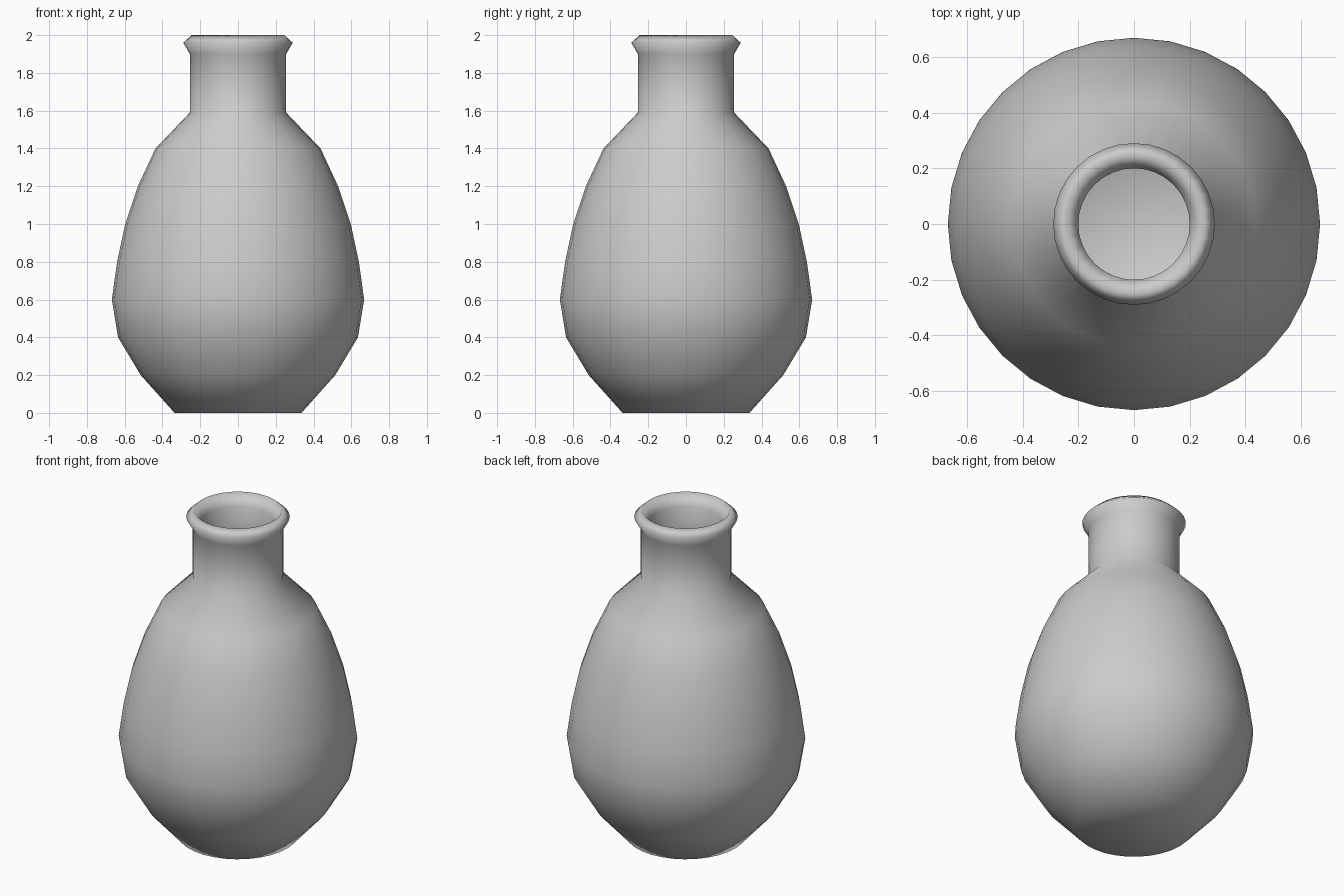
import bpy
import bmesh
from math import cos, sin, tau

if "Cube" in bpy.data.objects:
    bpy.data.objects.remove(bpy.data.objects["Cube"])

SIDES = 32

# Outer wall, base to rim (radius, height)
outer = [(0.336, 0), (0.515, 0.2), (0.635, 0.4), (0.668, 0.6), (0.64, 0.8),
         (0.597, 1.0), (0.53, 1.2), (0.437, 1.4), (0.255, 1.59), (0.255, 1.9),
         (0.29, 1.96), (0.245, 2.0)]

# Inner wall, rim down to the floor
inner = [(0.2, 1.93), (0.2, 1.57), (0.385, 1.375), (0.48, 1.18), (0.545, 0.99),
         (0.587, 0.79), (0.613, 0.6), (0.585, 0.42), (0.475, 0.23), (0.31, 0.05)]


def lathe(name, profile):
    bm = bmesh.new()
    rings = [[bm.verts.new((r * cos(tau * i / SIDES), r * sin(tau * i / SIDES), z))
              for i in range(SIDES)] for r, z in profile]
    for a, b in zip(rings, rings[1:]):
        for i in range(SIDES):
            j = (i + 1) % SIDES
            bm.faces.new((a[i], a[j], b[j], b[i]))
    # Base underside and inside floor
    bm.faces.new(rings[0][::-1])
    bm.faces.new(rings[-1])
    for f in bm.faces:
        f.smooth = True
    mesh = bpy.data.meshes.new(name)
    bm.to_mesh(mesh)
    bm.free()
    obj = bpy.data.objects.new(name, mesh)
    bpy.context.collection.objects.link(obj)
    return obj


# Hollow vase with a flared rim
lathe("vase", outer + inner)
